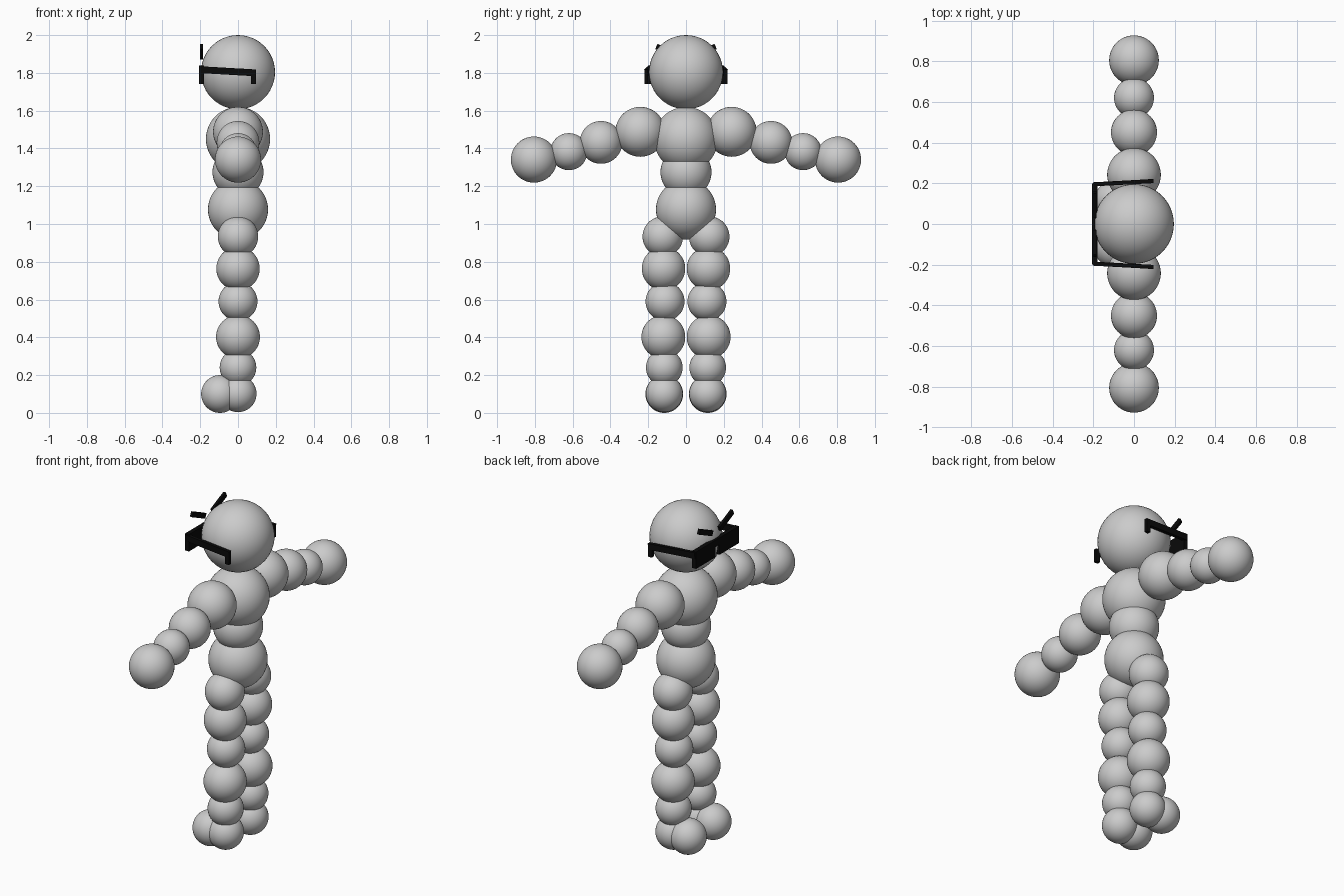
import bpy
from mathutils import Vector, Matrix

cube = bpy.data.objects.get("Cube")
if cube:
    bpy.data.objects.remove(cube, do_unlink=True)


def material(name, value):
    mat = bpy.data.materials.new(name)
    mat.use_nodes = True
    colour = (value, value, value, 1)
    mat.diffuse_color = colour
    mat.node_tree.nodes["Principled BSDF"].inputs["Base Color"].default_value = colour
    return mat


grey = material("light grey", 0.6)
black = material("black", 0.003)


def ball(name, x, y, z, radius):
    bpy.ops.mesh.primitive_uv_sphere_add(segments=48, ring_count=24, radius=radius, location=(x, y, z))
    obj = bpy.context.object
    obj.name = name
    obj.data.materials.append(grey)
    bpy.ops.object.shade_smooth()


def bar(name, start, end, width, height):
    """Box running from start to end, kept upright."""
    start, end = Vector(start), Vector(end)
    along = (end - start).normalized()
    side = Vector((0, 0, 1)).cross(along).normalized()
    up = along.cross(side)
    bpy.ops.mesh.primitive_cube_add(size=1)
    obj = bpy.context.object
    obj.name = name
    frame = Matrix((along, side, up)).transposed().to_4x4()
    scale = Matrix.Diagonal(((end - start).length, width, height, 1))
    obj.data.transform(Matrix.Translation((start + end) / 2) @ frame @ scale)
    obj.data.materials.append(black)


# Head and trunk
ball("head", 0, 0, 1.804, 0.196)
ball("chest", 0, 0, 1.45, 0.17)
ball("waist", 0, 0, 1.275, 0.135)
ball("pelvis", 0, 0, 1.077, 0.159)

# Limb balls: name, x, distance from the middle, height, radius
limbs = [
    ("shoulder", 0, 0.242, 1.488, 0.132),
    ("upper_arm", 0, 0.45, 1.432, 0.113),
    ("forearm", 0, 0.62, 1.383, 0.098),
    ("hand", 0, 0.805, 1.341, 0.122),
    ("hip", 0, 0.123, 0.933, 0.107),
    ("thigh", 0, 0.119, 0.764, 0.115),
    ("knee", 0, 0.111, 0.59, 0.103),
    ("calf", 0, 0.12, 0.402, 0.116),
    ("ankle", 0, 0.115, 0.24, 0.097),
    ("heel", 0, 0.115, 0.102, 0.098),
    ("toe", -0.095, 0.115, 0.1, 0.1),
]

# The figure faces -x, so its left side is -y
for side, s in (("left", -1), ("right", 1)):
    for part, x, y, z, radius in limbs:
        ball(f"{side}_{part}", x, s * y, z, radius)
    # Glasses: lens, temple and ear tip
    bar(f"{side}_lens", (-0.193, s * 0.02, 1.79), (-0.193, s * 0.2, 1.79), 0.025, 0.1)
    bar(f"{side}_temple", (-0.2, s * 0.195, 1.817), (0.095, s * 0.211, 1.80), 0.02, 0.036)
    bar(f"{side}_ear_tip", (0.07, s * 0.21, 1.778), (0.095, s * 0.211, 1.778), 0.02, 0.075)
    # Slanted eyebrow
    bar(f"{side}_eyebrow", (-0.193, s * 0.035, 1.885), (-0.193, s * 0.157, 1.94), 0.015, 0.03)

# Bridge joining the lenses
bar("glasses_bridge", (-0.193, -0.03, 1.82), (-0.193, 0.03, 1.82), 0.025, 0.04)
